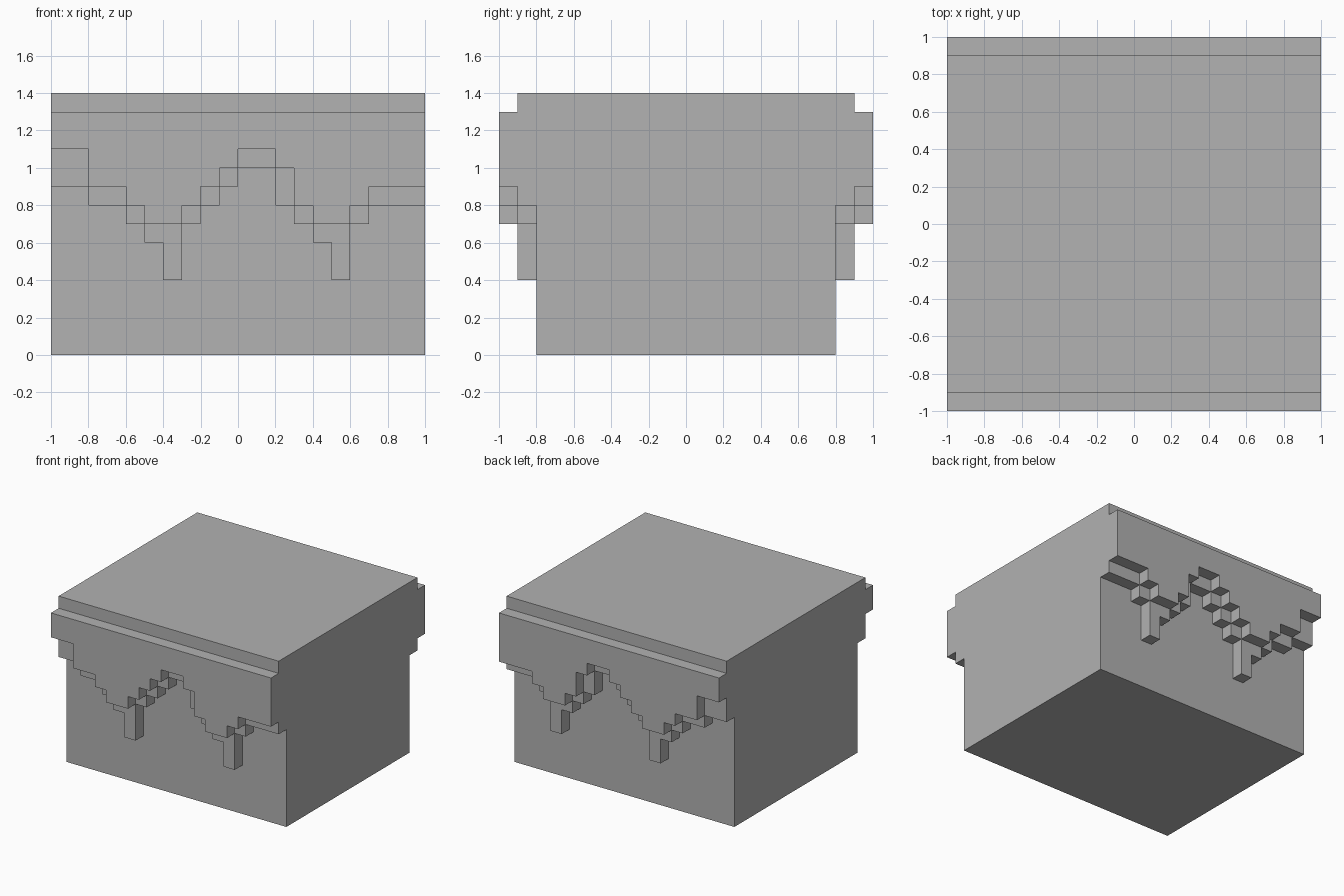
import bpy, bmesh

cube = bpy.data.objects.get("Cube")
if cube:
    bpy.data.objects.remove(cube)

UNIT = 0.1  # size of one step

grey = bpy.data.materials.new("stone_grey")
grey.use_nodes = True
colour = (0.445, 0.445, 0.445, 1)
grey.diffuse_color = colour
grey.node_tree.nodes["Principled BSDF"].inputs["Base Color"].default_value = colour


def extruded_panel(name, outline, y_start, y_end):
    """Extrude an x-z outline along y into a closed solid."""
    bm = bmesh.new()
    face = bm.faces.new([bm.verts.new((x, y_start, z)) for x, z in outline])
    result = bmesh.ops.extrude_face_region(bm, geom=[face], use_keep_orig=True)
    moved = [v for v in result["geom"] if isinstance(v, bmesh.types.BMVert)]
    bmesh.ops.translate(bm, verts=moved, vec=(0, y_end - y_start, 0))
    bmesh.ops.recalc_face_normals(bm, faces=bm.faces)
    mesh = bpy.data.meshes.new(name)
    bm.to_mesh(mesh)
    bm.free()
    mesh.materials.append(grey)
    obj = bpy.data.objects.new(name, mesh)
    bpy.context.collection.objects.link(obj)


def dripping_outline(steps, top):
    """Straight top edge, stepped bottom edge from (width, height) runs."""
    points, x = [(-1, top)], -10
    for width, height in steps:
        points.append((x * UNIT, height * UNIT))
        x += width
        points.append((x * UNIT, height * UNIT))
    return points + [(1, top)]


# Main block
extruded_panel("block_body", [(-1, 0), (1, 0), (1, 1.4), (-1, 1.4)], -0.8, 0.8)

# Two stepped overhang layers, repeated on front and back
inner_steps = [(2, 9), (2, 8), (1, 7), (1, 6), (1, 4), (1, 7), (1, 8), (1, 9),
               (2, 10), (1, 8), (1, 7), (1, 6), (1, 4), (1, 7), (3, 8)]
outer_steps = [(2, 11), (2, 9), (1, 8), (2, 7), (1, 8), (1, 9), (1, 10),
               (2, 11), (1, 10), (1, 8), (2, 7), (1, 8), (3, 9)]

for side, sign in (("front", -1), ("back", 1)):
    extruded_panel(f"{side}_inner_overhang", dripping_outline(inner_steps, 1.4),
                   0.8 * sign, 0.9 * sign)
    extruded_panel(f"{side}_outer_overhang", dripping_outline(outer_steps, 1.3),
                   0.9 * sign, sign)
